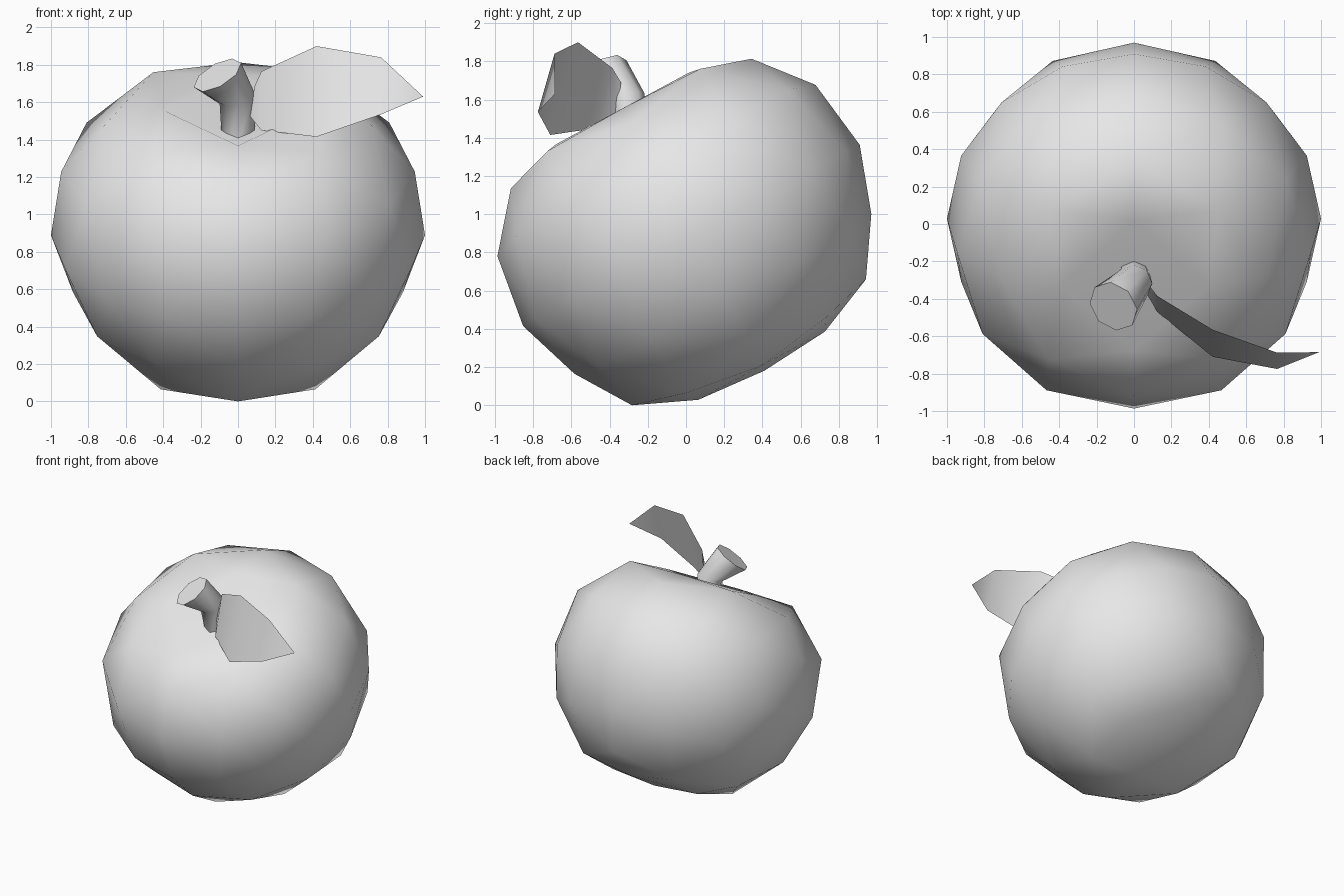
import bpy, bmesh
from math import sin, cos, pi, radians
from mathutils import Vector

cube = bpy.data.objects.get("Cube")
if cube:
    bpy.data.objects.remove(cube, do_unlink=True)

# Single plain colour
grey = bpy.data.materials.new("plain_grey")
grey.use_nodes = True
grey.diffuse_color = (0.8, 0.8, 0.8, 1)
grey.node_tree.nodes["Principled BSDF"].inputs["Base Color"].default_value = (0.8, 0.8, 0.8, 1)


def finish(name, bm, recalc=True):
    if recalc:
        bmesh.ops.recalc_face_normals(bm, faces=bm.faces)
    mesh = bpy.data.meshes.new(name)
    bm.to_mesh(mesh)
    bm.free()
    mesh.materials.append(grey)
    mesh.shade_smooth()
    obj = bpy.data.objects.new(name, mesh)
    bpy.context.collection.objects.link(obj)
    return obj


# Fruit body: an eight-sided ball whose rings grow by four points per row.
# Each row: points per quarter, radius and height on the quarter lines,
# radius and height between them.
ROWS = [
    (0, 0, 1.375, 0, 1.375),
    (1, .395, 1.525, .395, 1.525),
    (2, .715, 1.434, .64, 1.515),
    (3, .945, 1.155, .935, 1.20),
    (4, 1.0, .769, 1.0, .769),
    (3, .882, .422, .87, .39),
    (2, .695, .134, .585, .056),
    (1, .376, -.005, .376, -.005),
    (0, 0, -.035, 0, -.035),
]


def make_ring(bm, n, r, h, r_mid, h_mid):
    if n == 0:
        return [bm.verts.new((0, 0, h))]
    ring = []
    for i in range(4 * n):
        a = i * pi / (2 * n)
        rad, z = (r, h) if i % n == 0 else (r_mid, h_mid)
        ring.append(bm.verts.new((rad * cos(a), rad * sin(a), z)))
    return ring


def bridge(bm, small, big):
    k = len(small) // 4
    for q in range(4):
        s = [small[(q * k + i) % len(small)] for i in range(k + 1)]
        b = [big[(q * (k + 1) + i) % len(big)] for i in range(k + 2)]
        for i in range(k + 1):
            bm.faces.new((s[i], b[i], b[i + 1]))
            if i < k:
                bm.faces.new((s[i], b[i + 1], s[i + 1]))


bm = bmesh.new()
rings = [make_ring(bm, *row) for row in ROWS]
for upper, lower in zip(rings, rings[1:]):
    bridge(bm, *sorted((upper, lower), key=len))
body = finish("fruit_body", bm)
body.rotation_euler.x = radians(28.3)
body.location = (0, .393, .212)

# Stem: bent, flaring tube with a flat cut end (centre, axis, radius)
STEM = [
    ((0, -.27, 1.38), (0, -.1, 1), .085),
    ((0, -.315, 1.61), (-.2, -.25, 1), .1),
    ((-.11, -.44, 1.745), (-.45, -.42, .78), .143),
]
bm = bmesh.new()
loops = []
for centre, axis, radius in STEM:
    turn = Vector((0, 0, 1)).rotation_difference(Vector(axis))
    loops.append([bm.verts.new(Vector(centre) + turn @ Vector(
        (radius * cos(i * pi / 4), radius * sin(i * pi / 4), 0))) for i in range(8)])
for a, b in zip(loops, loops[1:]):
    for i in range(8):
        j = (i + 1) % 8
        bm.faces.new((a[i], a[j], b[j], b[i]))
bm.faces.new(loops[-1])
bm.faces.new(loops[0][::-1])
stem = finish("stem", bm)
bpy.ops.object.select_all(action='DESELECT')
stem.select_set(True)
bpy.context.view_layer.objects.active = stem
bpy.ops.object.shade_smooth_by_angle(angle=radians(50))

# Leaf: thin curved sheet, lower and upper edge point at each station
LEAF = [
    ((.06, -.36, 1.53), (.09, -.34, 1.69)),
    ((.125, -.47, 1.45), (.125, -.385, 1.765)),
    ((.42, -.71, 1.415), (.42, -.565, 1.9)),
    ((.765, -.775, 1.535), (.765, -.688, 1.84)),
]
bm = bmesh.new()
pairs = [(bm.verts.new(lo), bm.verts.new(hi)) for lo, hi in LEAF]
for (a, b), (c, d) in zip(pairs, pairs[1:]):
    bm.faces.new((a, c, d, b))
tip = bm.verts.new((.99, -.685, 1.63))
bm.faces.new((pairs[-1][0], tip, pairs[-1][1]))
finish("leaf", bm, recalc=False)
